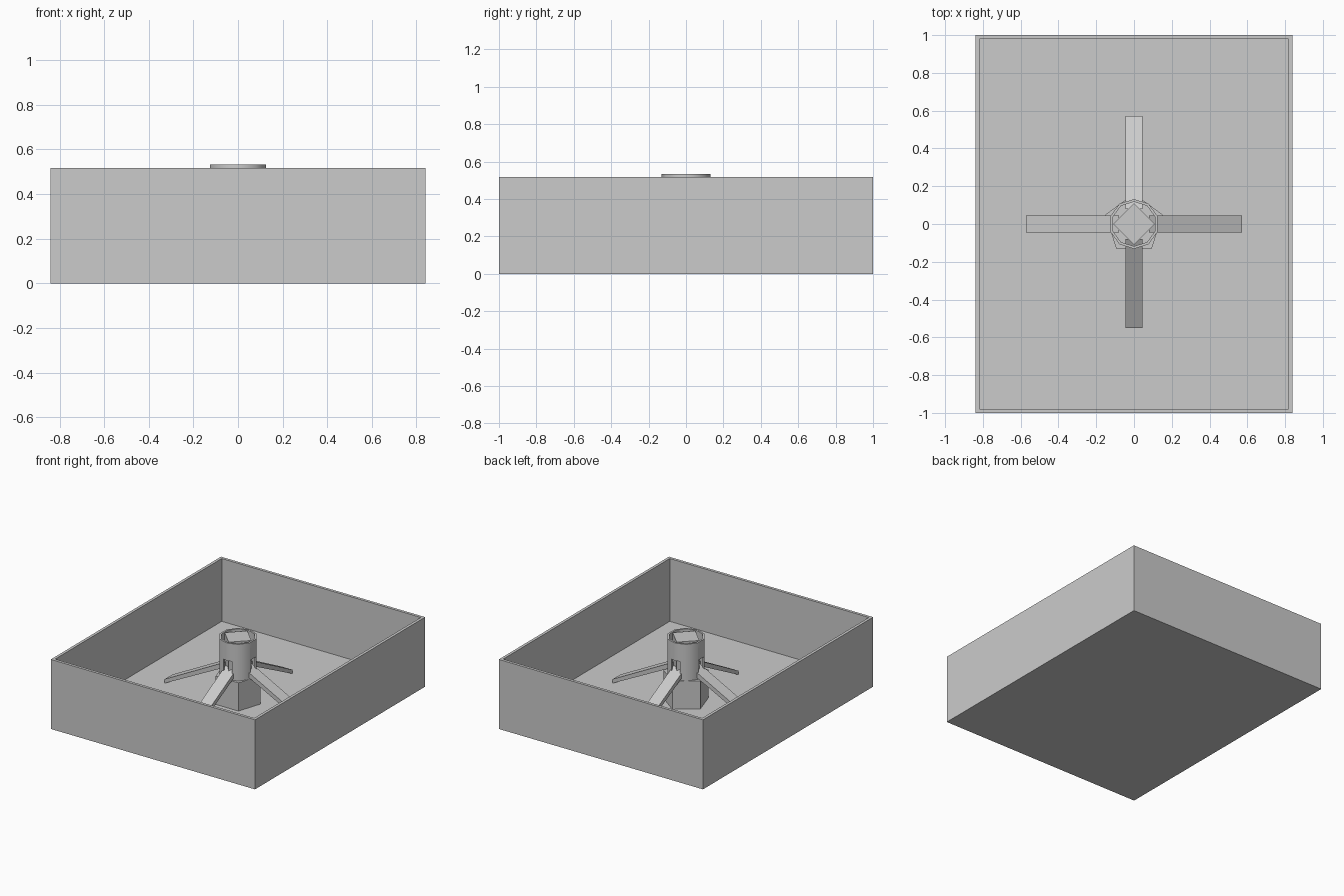
import bpy, bmesh, math
from mathutils import Matrix, Vector

cube = bpy.data.objects.get("Cube")
if cube:
    bpy.data.objects.remove(cube, do_unlink=True)

# One plain material for everything
grey = bpy.data.materials.new("light grey")
grey.use_nodes = True
colour = (0.6, 0.6, 0.6, 1)
grey.diffuse_color = colour
grey.node_tree.nodes["Principled BSDF"].inputs["Base Color"].default_value = colour


def finish(name, bm):
    bmesh.ops.recalc_face_normals(bm, faces=bm.faces)
    mesh = bpy.data.meshes.new(name)
    bm.to_mesh(mesh)
    bm.free()
    mesh.materials.append(grey)
    obj = bpy.data.objects.new(name, mesh)
    bpy.context.collection.objects.link(obj)
    return obj


def prism(name, sides, radius, z0, z1, turn):
    bm = bmesh.new()
    place = Matrix.Translation((0, 0, (z0 + z1) / 2)) @ Matrix.Rotation(turn, 4, 'Z')
    # Cone vertices start on +y, so turn is measured from there
    bmesh.ops.create_cone(bm, cap_ends=True, segments=sides, radius1=radius,
                          radius2=radius, depth=z1 - z0, matrix=place)
    return finish(name, bm)


def block(name, low, high):
    low, high = Vector(low), Vector(high)
    bm = bmesh.new()
    bmesh.ops.create_cube(bm, size=1, matrix=Matrix.Translation((low + high) / 2)
                          @ Matrix.Diagonal((*(high - low), 1)))
    return finish(name, bm)


def cut(target, cutter):
    mod = target.modifiers.new("cut", 'BOOLEAN')
    mod.operation = 'DIFFERENCE'
    mod.solver = 'EXACT'
    mod.object = cutter
    bpy.context.view_layer.update()
    graph = bpy.context.evaluated_depsgraph_get()
    mesh = bpy.data.meshes.new_from_object(target.evaluated_get(graph))
    target.modifiers.clear()
    target.data = mesh
    bpy.data.objects.remove(cutter, do_unlink=True)


# Open tray: floor and thin walls
FLOOR, WALL, HEIGHT = 0.05, 0.03, 0.517
X, Y = 0.84, 1.0
bm = bmesh.new()
bmesh.ops.create_cube(bm, size=1, matrix=Matrix.Translation((0, 0, HEIGHT / 2))
                      @ Matrix.Diagonal((2 * X, 2 * Y, HEIGHT, 1)))
top = max(bm.faces, key=lambda f: f.calc_center_median().z)
bmesh.ops.inset_region(bm, faces=[top], thickness=WALL)
bmesh.ops.translate(bm, verts=top.verts, vec=(0, 0, 0))
pit = bmesh.ops.extrude_discrete_faces(bm, faces=[top])["faces"][0]
bmesh.ops.translate(bm, verts=pit.verts, vec=(0, 0, FLOOR - HEIGHT))
finish("tray", bm)

# Five-sided pedestal and square core
prism("pedestal", 5, 0.16, FLOOR, 0.26, 0)
prism("core_post", 4, 0.11, 0.26, 0.53, 0)

# Hollow collar with a slot above each arm
collar = prism("collar", 10, 0.132, 0.26, 0.532, 0)
cut(collar, prism("bore", 10, 0.118, 0.2, 0.6, 0))
cut(collar, block("slot_x", (-0.2, -0.035, 0.2), (0.2, 0.035, 0.4)))
cut(collar, block("slot_y", (-0.035, -0.2, 0.2), (0.035, 0.2, 0.4)))
bpy.context.view_layer.objects.active = collar
collar.select_set(True)
bpy.ops.object.shade_smooth_by_angle(angle=math.radians(40))

# Four sloping arms reaching down to the floor
HALF = 0.046
for name, turn, reach in (("left_arm", 0, 0.572), ("back_arm", 1, 0.572),
                          ("right_arm", 2, 0.572), ("front_arm", 3, 0.551)):
    profile = [(0.08, 0.295), (reach, 0.047), (reach, 0.077), (0.08, 0.333)]
    bm = bmesh.new()
    side = bm.faces.new([bm.verts.new((r, -HALF, z)) for r, z in profile])
    out = bmesh.ops.extrude_face_region(bm, geom=[side])["geom"]
    bmesh.ops.translate(bm, vec=(0, 2 * HALF, 0),
                        verts=[v for v in out if isinstance(v, bmesh.types.BMVert)])
    bmesh.ops.rotate(bm, verts=bm.verts, cent=(0, 0, 0),
                     matrix=Matrix.Rotation(turn * math.pi / 2, 3, 'Z'))
    finish(name, bm)
